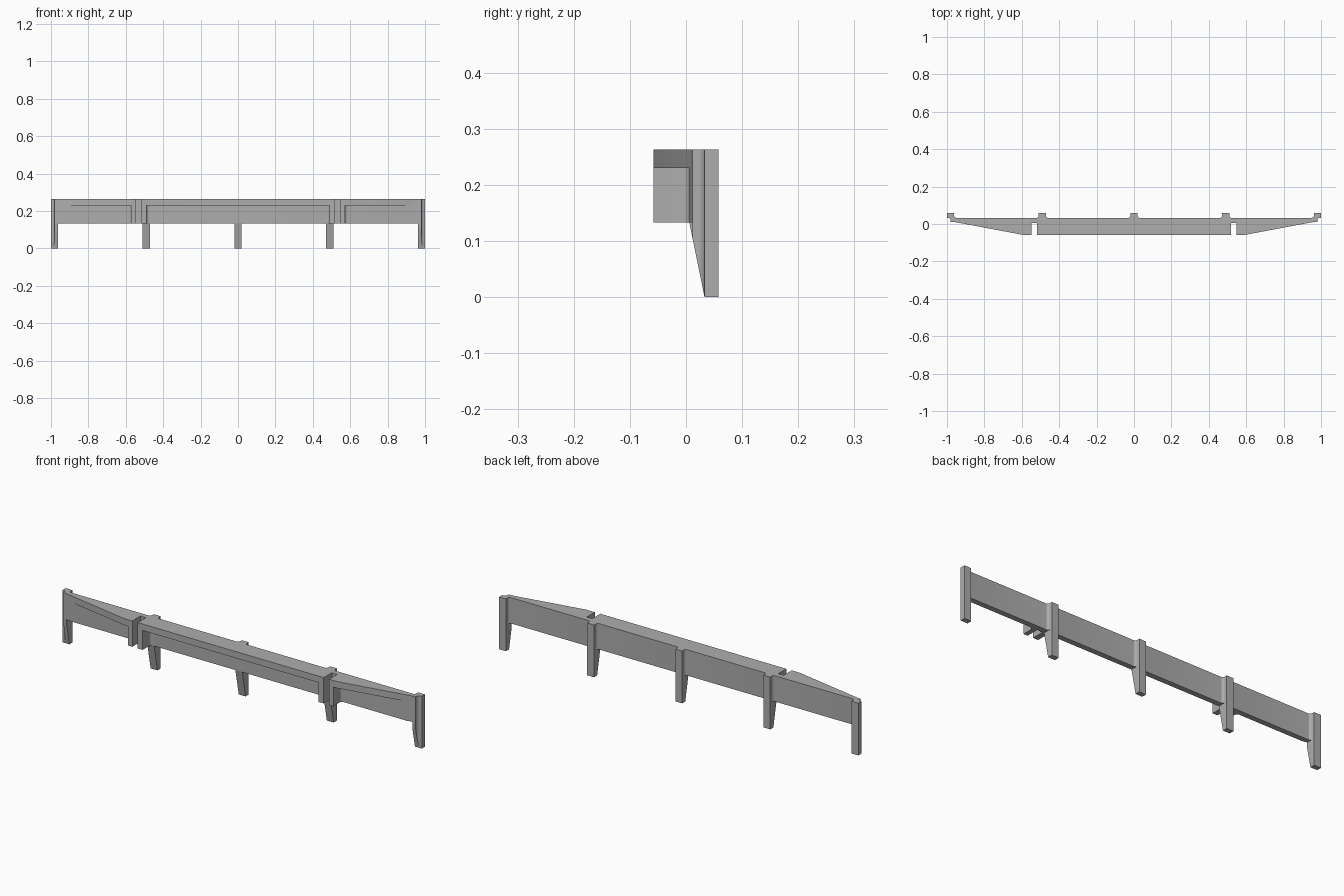
import bpy, bmesh
from math import sin, cos, radians

if "Cube" in bpy.data.objects:
    bpy.data.objects.remove(bpy.data.objects["Cube"], do_unlink=True)

# Main levels and depths
BOTTOM, LEDGE, TOP = 0.133, 0.23, 0.263
NOSE, FACE, REAR, BACK = -0.058, 0.006, 0.033, 0.058
SPACING, HALF = 0.4905, 0.019
FILLET = 0.012

grey = bpy.data.materials.new("plain_grey")
grey.use_nodes = True
colour = (0.42, 0.42, 0.42, 1)
grey.diffuse_color = colour
grey.node_tree.nodes["Principled BSDF"].inputs["Base Color"].default_value = colour


def arc(cx, cy, r, start, end, steps=8):
    angles = [radians(start + (end - start) * i / steps) for i in range(steps + 1)]
    return [(cx + r * cos(a), cy + r * sin(a)) for a in angles]


def flip(points):
    return [(-x, y) for x, y in reversed(points)]


def prism(name, outline, z0, z1, cut=None):
    """Extrude a plan outline upward, optionally trimming it with a plane."""
    bm = bmesh.new()
    face = bm.faces.new([bm.verts.new((x, y, z0)) for x, y in outline])
    new = bmesh.ops.extrude_face_region(bm, geom=[face])["geom"]
    top = [v for v in new if isinstance(v, bmesh.types.BMVert)]
    bmesh.ops.translate(bm, verts=top, vec=(0, 0, z1 - z0))
    if cut:
        bmesh.ops.bisect_plane(bm, geom=bm.verts[:] + bm.edges[:] + bm.faces[:],
                               dist=1e-5, plane_co=cut[0], plane_no=cut[1],
                               clear_outer=True)
        bmesh.ops.holes_fill(bm, edges=[e for e in bm.edges if e.is_boundary])
    bmesh.ops.recalc_face_normals(bm, faces=bm.faces)
    mesh = bpy.data.meshes.new(name)
    bm.to_mesh(mesh)
    bm.free()
    mesh.materials.append(grey)
    obj = bpy.data.objects.new(name, mesh)
    bpy.context.collection.objects.link(obj)
    bpy.ops.object.select_all(action="DESELECT")
    obj.select_set(True)
    bpy.context.view_layer.objects.active = obj
    bpy.ops.object.shade_smooth_by_angle(angle=radians(30))


def post_right(x):
    flare = arc(x + HALF + FILLET, REAR + FILLET, FILLET, 270, 180)
    return flare + [(x + HALF, BACK)]


def post_left(x):
    flare = arc(x - HALF - FILLET, REAR + FILLET, FILLET, 0, -90)
    return [(x - HALF, BACK)] + flare


# Beam with flared posts on its back and a scooped notch at each end
notch = [(0.98, 0.012)] + arc(0.995, 0.018, 0.015, 180, 90) + [(1, REAR), (1, BACK)]
half = [(0.935, FACE), (0.968, 0.012)] + notch + post_left(2 * SPACING)
half += post_right(SPACING) + post_left(SPACING) + post_right(0)
prism("beam", half + flip(half), BOTTOM, TOP)

# Legs, tapered on the front
slope = ((0, REAR, 0), (0, -BOTTOM, FACE - REAR))
for label, x in (("right", -SPACING), ("middle", 0), ("left", SPACING)):
    prism(label + "_leg", [(x - HALF, FACE), (x + HALF, FACE),
                           (x + HALF, BACK), (x - HALF, BACK)], 0, BOTTOM, slope)
end = [(1 - 2 * HALF, 0.012)] + notch + [(1 - 2 * HALF, BACK)]
prism("left_end_leg", end, 0, BOTTOM, slope)
prism("right_end_leg", flip(end), 0, BOTTOM, slope)

# Top ledges: a straight middle one and a tapering one on each side
MID, SIDE = 0.518, 0.548
prism("middle_ledge", [(-MID, NOSE), (MID, NOSE), (MID, FACE), (-MID, FACE)], LEDGE, TOP)
wing = [(SIDE, NOSE), (0.594, NOSE), (0.935, FACE), (SIDE, FACE)]
prism("left_ledge", wing, LEDGE, TOP)
prism("right_ledge", flip(wing), LEDGE, TOP)

# Brackets closing the ledge ends, rounded into the beam
R = 0.015
inner = [(MID, FACE)] + arc(0.49 - R, FACE - R, R, 90, 0) + [(0.49, NOSE), (MID, NOSE)]
outer = [(SIDE, NOSE), (0.571, NOSE)] + arc(0.571 + R, FACE - R, R, 180, 90) + [(SIDE, FACE)]
for name, shape in (("inner_bracket", inner), ("outer_bracket", outer)):
    prism("left_" + name, shape, BOTTOM, LEDGE)
    prism("right_" + name, flip(shape), BOTTOM, LEDGE)
